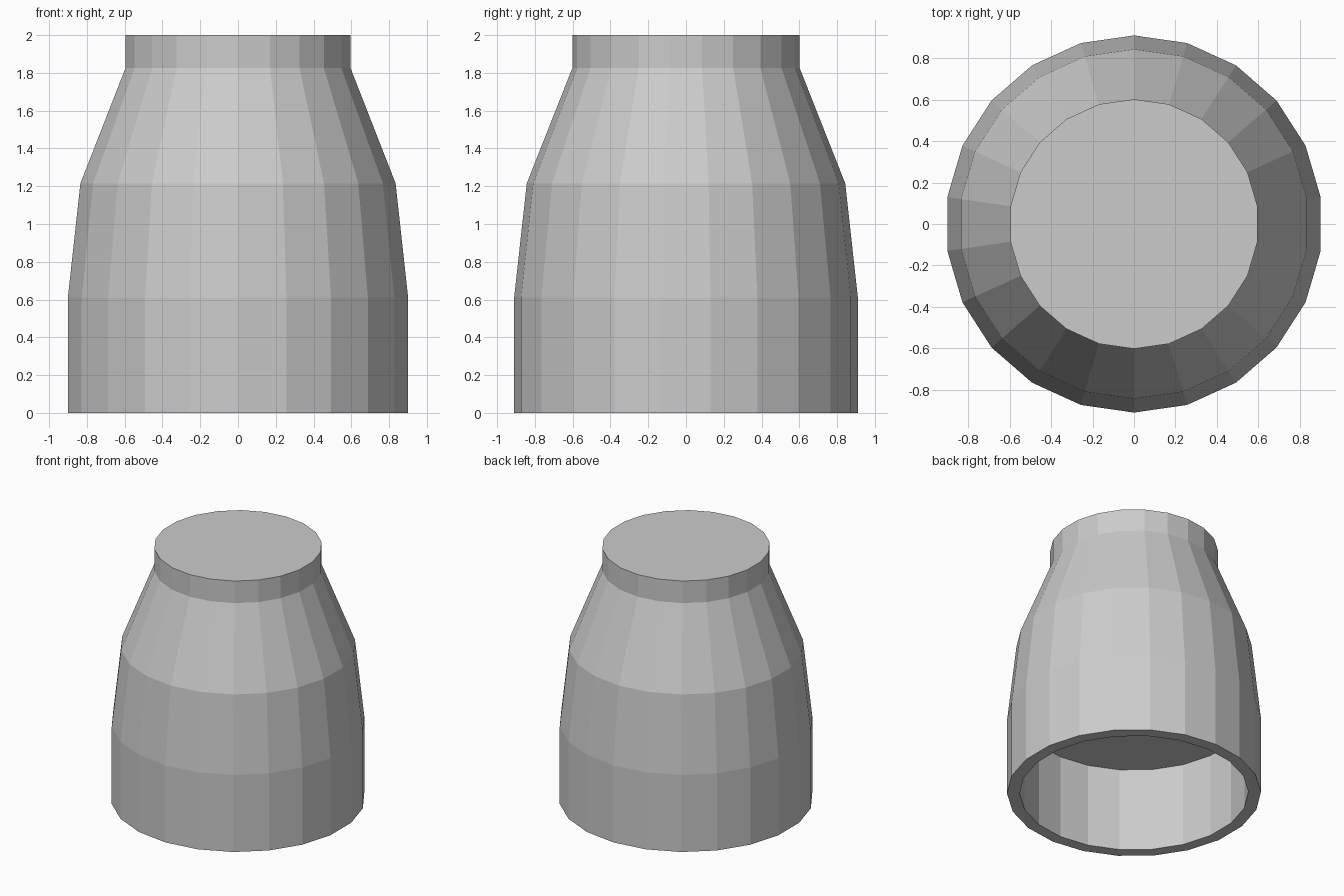
import bpy, bmesh, math

if "Cube" in bpy.data.objects:
    bpy.data.objects.remove(bpy.data.objects["Cube"])

SIDES = 22
# (radius, height): recess ceiling, down the inner wall, up the outside to the neck
PROFILE = [(0.82, 0.66), (0.82, 0.0), (0.91, 0.0), (0.91, 0.61),
           (0.843, 1.215), (0.602, 1.825), (0.602, 2.0)]

bm = bmesh.new()


def ring(radius, z):
    steps = [math.pi / 2 + 2 * math.pi * i / SIDES for i in range(SIDES)]
    return [bm.verts.new((radius * math.cos(a), radius * math.sin(a), z)) for a in steps]


rings = [ring(r, z) for r, z in PROFILE]

# Walls between consecutive rings
for low, high in zip(rings, rings[1:]):
    for i in range(SIDES):
        j = (i + 1) % SIDES
        bm.faces.new((low[i], low[j], high[j], high[i]))

# Flat top and flat recess ceiling
bm.faces.new(rings[-1])
bm.faces.new(list(reversed(rings[0])))
bmesh.ops.recalc_face_normals(bm, faces=bm.faces)

mesh = bpy.data.meshes.new("tapered_cap")
bm.to_mesh(mesh)
bm.free()
cap = bpy.data.objects.new("tapered_cap", mesh)
bpy.context.collection.objects.link(cap)
